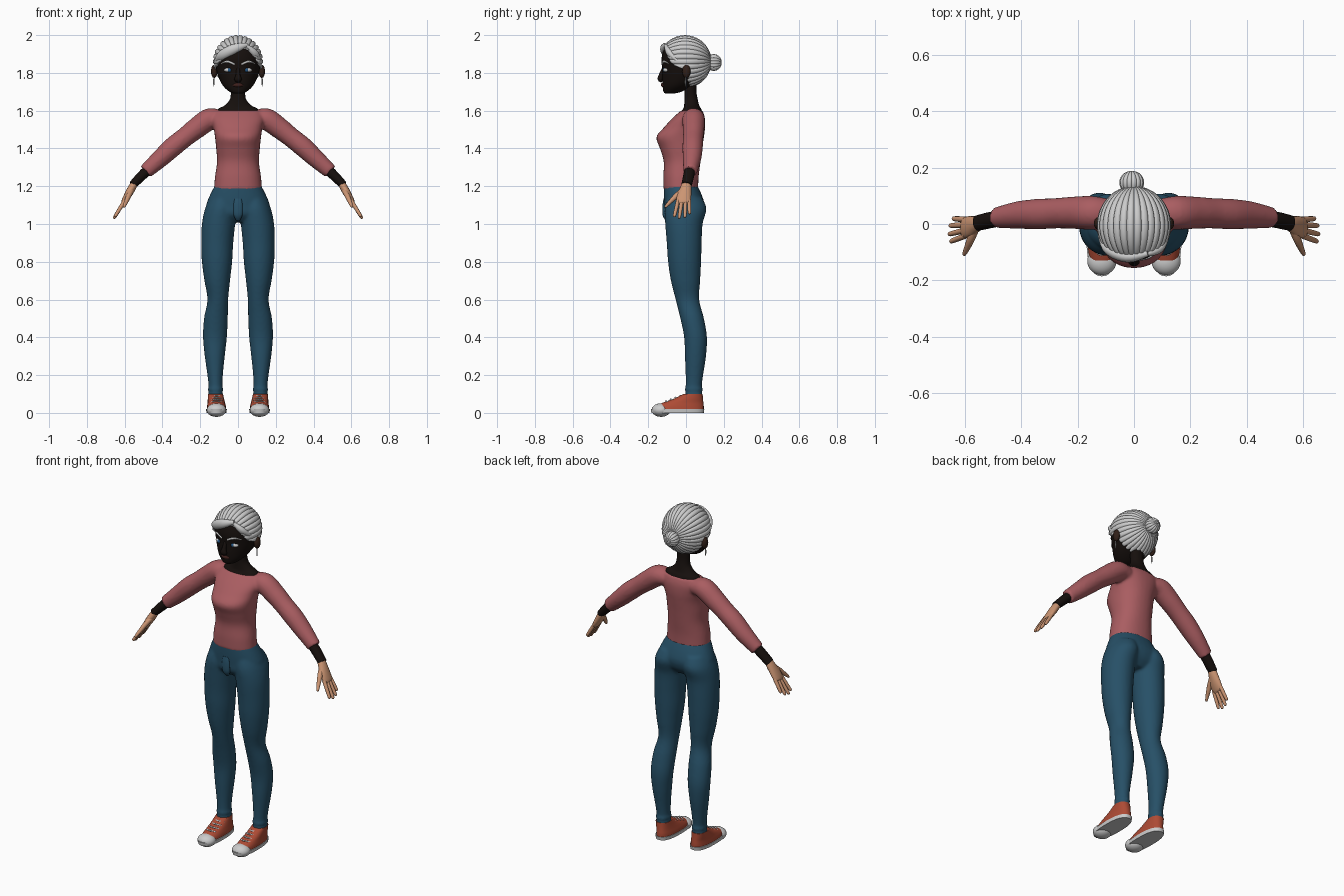
import bpy, bmesh
from math import sin, cos, pi, radians, copysign
from mathutils import Vector, Matrix


def material(name, r, g, b):
    m = bpy.data.materials.new(name)
    m.diffuse_color = (r, g, b, 1)
    return m


DARK = material("dark_skin", .008, .005, .004)
BROWN = material("brown_skin", .03, .014, .009)
SKIN = material("hand_skin", .6, .3, .17)
SHIRT = material("shirt_red", .4, .11, .12)
JEANS = material("jeans_blue", .02, .08, .135)
SHOE = material("shoe_red", .42, .07, .035)
LIP = material("lip", .05, .015, .012)
IRIS = material("iris", .02, .1, .25)


def resample(rows, n=5):
    """Smooth curve through rows of numbers."""
    out = []
    for i in range(len(rows) - 1):
        p0, p1, p2 = rows[max(i - 1, 0)], rows[i], rows[i + 1]
        p3 = rows[min(i + 2, len(rows) - 1)]
        for k in range(n):
            t = k / n
            out.append([.5 * (2 * b + (c - a) * t + (2 * a - 5 * b + 4 * c - d) * t * t
                              + (3 * b - a - 3 * c + d) * t ** 3)
                        for a, b, c, d in zip(p0, p1, p2, p3)])
    return out + [list(rows[-1])]


def bridge(bm, rings, caps=True):
    rings = [[bm.verts.new(p) for p in ring] for ring in rings]
    n = len(rings[0])
    for a, b in zip(rings, rings[1:]):
        for i in range(n):
            bm.faces.new((a[i], a[(i + 1) % n], b[(i + 1) % n], b[i]))
    if caps:
        bm.faces.new(rings[0])
        bm.faces.new(rings[-1])


def loft(bm, rows, s=1, e=2.0, n=32):
    """Stacked level rings; row = z, centre x, half width, front y, back y."""
    def p(v):
        return copysign(abs(v) ** (2 / e), v)
    angles = [2 * pi * i / n for i in range(n)]
    bridge(bm, [[(s * cx + w * p(cos(a)), (f + b) / 2 + (b - f) / 2 * p(sin(a)), z)
                 for a in angles] for z, cx, w, f, b in resample(rows)])


def tube(bm, rows, s=1, n=16):
    """Swept oval; row = x, y, z, radius along y, other radius."""
    rows = resample(rows)
    pts = [Vector((s * r[0], r[1], r[2])) for r in rows]
    rings = []
    for i, (c, r) in enumerate(zip(pts, rows)):
        t = (pts[min(i + 1, len(pts) - 1)] - pts[max(i - 1, 0)]).normalized()
        u = Vector((0, 1, 0))
        u = (u - t * u.dot(t)).normalized()
        v = t.cross(u)
        rings.append([c + u * r[3] * cos(2 * pi * k / n) + v * r[4] * sin(2 * pi * k / n)
                      for k in range(n)])
    bridge(bm, rings)


def ball(bm, c, r):
    bmesh.ops.create_uvsphere(bm, u_segments=24, v_segments=14, radius=1,
                              matrix=Matrix.Translation(c) @ Matrix.Diagonal((*r, 1)))


def finish(name, bm, mat=None, blend=0):
    bmesh.ops.recalc_face_normals(bm, faces=bm.faces)
    me = bpy.data.meshes.new(name)
    bm.to_mesh(me)
    bm.free()
    ob = bpy.data.objects.new(name, me)
    bpy.context.collection.objects.link(ob)
    if mat:
        me.materials.append(mat)
    bpy.ops.object.select_all(action='DESELECT')
    ob.select_set(True)
    bpy.context.view_layer.objects.active = ob
    bpy.ops.object.shade_smooth_by_angle(angle=radians(50))
    if blend:  # melt overlapping lofts into one skin
        m = ob.modifiers.new("blend", 'REMESH')
        m.mode, m.voxel_size, m.use_smooth_shade = 'VOXEL', blend, True
        m = ob.modifiers.new("soften", 'SMOOTH')
        m.factor, m.iterations = .5, 5
    return ob


def part(name, fn, mat, *args, **kw):
    bm = bmesh.new()
    fn(bm, *args, **kw)
    return finish(name, bm, mat)


SIDES = (("right", -1), ("left", 1))

# Jeans: hips and two legs
bm = bmesh.new()
loft(bm, [(1.205, 0, .122, -.118, .06), (1.15, 0, .15, -.117, .085), (1.1, 0, .168, -.114, .098),
          (1.05, 0, .165, -.108, .085), (1.01, 0, .09, -.07, .05)], e=2.2)
LEG = [(1.14, .078, .07, -.1, .085), (1.08, .09, .085, -.113, .108), (1, .103, .088, -.11, .088),
       (.9, .11, .085, -.102, .083), (.8, .111, .08, -.095, .08), (.7, .11, .068, -.08, .075),
       (.6, .107, .055, -.055, .07), (.5, .117, .063, -.03, .095), (.4, .122, .063, -.01, .111),
       (.3, .123, .053, -.006, .106), (.2, .121, .041, -.002, .091), (.14, .119, .037, -.002, .084),
       (.125, .119, .042, -.008, .09), (.11, .119, .036, -.002, .084),
       (.095, .119, .041, -.006, .088), (.08, .119, .036, 0, .083)]
for _, s in SIDES:
    loft(bm, LEG, s)
finish("jeans", bm, JEANS, .008)
part("jeans_fly", tube, JEANS, [(0, -.113, 1.135, .005, .018), (0, -.115, 1.1, .009, .024),
                                (0, -.112, 1.05, .012, .024), (0, -.1, 1.022, .008, .012)])

# Shirt: torso and sleeves
bm = bmesh.new()
loft(bm, [(1.178, 0, .128, -.119, .064), (1.25, 0, .122, -.12, .067), (1.33, 0, .111, -.118, .077),
          (1.4, 0, .116, -.138, .086), (1.46, 0, .122, -.157, .095), (1.51, 0, .13, -.118, .101),
          (1.56, 0, .14, -.072, .1), (1.6, 0, .122, -.028, .088)], e=2.2)
for _, s in SIDES:
    tube(bm, [(.09, .04, 1.555, .05, .045), (.15, .04, 1.555, .06, .058), (.22, .04, 1.507, .057, .056),
              (.28, .038, 1.46, .054, .052), (.345, .035, 1.408, .054, .053),
              (.41, .032, 1.348, .049, .048), (.49, .022, 1.277, .037, .039)], s, 24)
finish("shirt", bm, SHIRT, .008)

# Neck and head
part("neck", loft, DARK, [(1.585, 0, .11, -.035, .09), (1.61, 0, .103, -.015, .08),
                          (1.628, 0, .07, -.01, .07), (1.66, 0, .043, -.008, .062),
                          (1.7, 0, .038, -.008, .055), (1.76, 0, .04, -.01, .055)])
part("head", loft, DARK, [(1.69, 0, .02, -.108, -.07), (1.7, 0, .045, -.119, -.025),
                          (1.73, 0, .078, -.124, .03), (1.77, 0, .1, -.126, .08),
                          (1.82, 0, .115, -.125, .1), (1.88, 0, .118, -.129, .11),
                          (1.94, 0, .092, -.106, .088), (1.98, 0, .03, -.04, .03)])
part("nose", tube, DARK, [(0, -.118, 1.825, .008, .009), (0, -.131, 1.79, .012, .012),
                          (0, -.136, 1.767, .014, .02), (0, -.126, 1.754, .007, .012)])
part("lips", tube, LIP, [(-.03, -.112, 1.733, .003, .003), (-.012, -.123, 1.736, .008, .01),
                         (.012, -.123, 1.736, .008, .01), (.03, -.112, 1.733, .003, .003)])
for side, s in SIDES:
    part(side + "_eye", ball, None, (s * .047, -.1, 1.815), (.027, .021, .013))
    part(side + "_iris", ball, IRIS, (s * .045, -.115, 1.815), (.01, .008, .011))
    part(side + "_eyebrow", tube, None, [(.018, -.127, 1.845, .004, .005), (.055, -.117, 1.86, .005, .006),
                                         (.088, -.092, 1.85, .002, .002)], s, 10)
    part(side + "_ear", ball, BROWN, (s * .126, .002, 1.808), (.017, .022, .035))
    part(side + "_earring", tube, None, [(.128, -.003, 1.778, .002, .002), (.128, -.003, 1.75, .004, .004),
                                         (.128, -.003, 1.728, .001, .001)], s, 8)

# Hair: ridged strands running from the bun to the hairline
HAIRLINE = [(-180, 78), (-110, 88), (-96, 122), (-90, 131), (-51, 150), (0, 149),
            (30, 144), (72, 134), (95, 122), (110, 88), (180, 78)]


def hairline(deg):
    for (a, b), (c, d) in zip(HAIRLINE, HAIRLINE[1:]):
        if deg <= c:
            return b + (d - b) * (deg - a) / (c - a)
    return HAIRLINE[-1][1]


def strands(bm, c, r, limit, count, groove, rings=24):
    n = count * 6
    grid = []
    for j in range(rings + 1):
        ring = []
        for i in range(n):
            deg = -180 + 360 * i / n
            f, t = radians(deg), radians(limit(deg) * (.02 + .98 * j / rings))
            k = 1 - groove * (1 - abs(sin(pi * i / 6))) ** 2 * sin(t)
            ring.append((c[0] + k * r[0] * sin(t) * sin(f), c[1] + k * r[1] * cos(t),
                         c[2] + k * r[2] * sin(t) * cos(f)))
        grid.append(ring)
    bridge(bm, grid, False)


hair = part("hair", strands, None, (0, -.005, 1.86), (.132, .14, .14), hairline, 30, .05)
m = hair.modifiers.new("thickness", 'SOLIDIFY')
m.thickness, m.offset = .01, -1
part("hair_bun", strands, None, (-.008, .147, 1.855), (.044, .042, .045), lambda d: 179, 14, .1)
part("long_fringe", tube, None, [(.05, -.105, 1.95, .01, .01), (-.02, -.117, 1.927, .02, .026),
                                 (-.085, -.092, 1.892, .02, .026), (-.122, -.04, 1.852, .006, .008)])
part("short_fringe", tube, None, [(.045, -.108, 1.945, .008, .008), (.088, -.086, 1.903, .017, .02),
                                  (.122, -.035, 1.852, .005, .007)])

for side, s in SIDES:
    # Wrist and hand
    part(side + "_wrist", tube, DARK, [(.46, .022, 1.303, .028, .027), (.51, .014, 1.255, .029, .026),
                                       (.557, .003, 1.207, .028, .022)], s)
    bm = bmesh.new()
    tube(bm, [(.545, .005, 1.22, .024, .018), (.562, -.001, 1.19, .03, .021),
              (.585, -.01, 1.15, .038, .019), (.604, -.013, 1.118, .037, .014),
              (.61, -.013, 1.108, .028, .008)], s)
    for y, tip, length in ((-.042, -.064, .94), (-.022, -.036, 1.04), (-.003, -.006, .98), (.016, .02, .78)):
        a, b = Vector((.599, y, 1.125)), Vector((.656, tip, 1.032))
        rows = [(0, .0105), (.5, .01), (.9, .0085), (.98, .005), (1, .001)]
        tube(bm, [(*a.lerp(b, t * length), r, r) for t, r in rows], s, 12)
    tube(bm, [(.562, -.012, 1.18, .016, .014), (.578, -.05, 1.15, .015, .014),
              (.592, -.083, 1.118, .011, .011), (.603, -.107, 1.093, .007, .007),
              (.605, -.111, 1.089, .001, .001)], s, 12)
    finish(side + "_hand", bm, SKIN)

    # Shoe: sole, upper, toe cap, laces
    part(side + "_sole", loft, None, [(0, .114, .053, -.183, .094), (.02, .114, .055, -.186, .097)], s, 2.5)
    part(side + "_shoe_upper", loft, SHOE, [(.015, .114, .052, -.175, .094), (.035, .114, .05, -.162, .094),
                                            (.055, .115, .046, -.12, .092), (.075, .117, .043, -.065, .09),
                                            (.1, .119, .04, -.014, .088)], s, 2.3)
    part(side + "_toe_cap", ball, None, (s * .114, -.132, .015), (.052, .05, .036))
    for i in range(4):
        y, z = -.108 + .026 * i, .063 + .0095 * i
        part(f"{side}_lace_{i + 1}", tube, None,
             [(.082, y + .018, z - .008, .004, .003), (.114, y, z, .005, .004),
              (.146, y + .018, z - .008, .004, .003)], s, 8)
